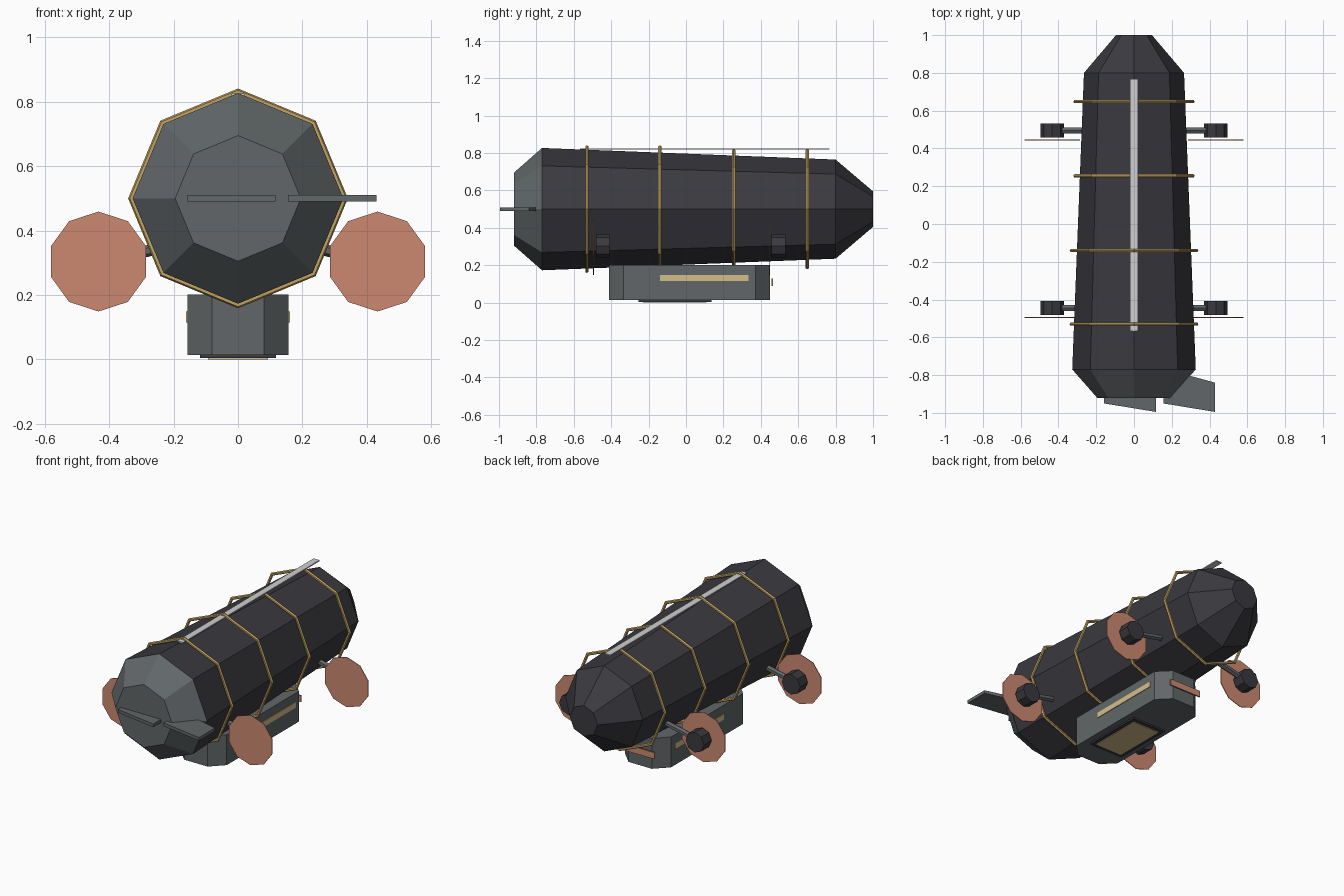
import bpy, bmesh, math
from mathutils import Vector

old = bpy.data.objects.get("Cube")
if old:
    bpy.data.objects.remove(old, do_unlink=True)


def material(name, r, g, b):
    m = bpy.data.materials.new(name)
    m.use_nodes = True
    m.diffuse_color = (r, g, b, 1)
    m.node_tree.nodes["Principled BSDF"].inputs["Base Color"].default_value = (r, g, b, 1)
    return m


DARK = material("dark_fabric", 0.042, 0.042, 0.05)
GREY = material("grey_metal", 0.12, 0.134, 0.14)
GOLD = material("brass", 0.55, 0.37, 0.12)
PANE = material("warm_glass", 0.65, 0.52, 0.25)
COPPER = material("copper", 0.6, 0.25, 0.165)
SILVER = material("light_grey", 0.62, 0.62, 0.62)


def finish(name, bm, *mats):
    bmesh.ops.recalc_face_normals(bm, faces=bm.faces)
    mesh = bpy.data.meshes.new(name)
    bm.to_mesh(mesh)
    bm.free()
    for m in mats:
        mesh.materials.append(m)
    ob = bpy.data.objects.new(name, mesh)
    bpy.context.collection.objects.link(ob)
    return ob


def box(name, lo, hi, mat):
    bm = bmesh.new()
    bmesh.ops.create_cube(bm, size=1)
    for v in bm.verts:
        v.co = [a + (b - a) * (c + 0.5) for a, b, c in zip(lo, hi, v.co)]
    return finish(name, bm, mat)


def prism(name, outline, z0, z1, mat):
    bm = bmesh.new()
    base = bm.faces.new([bm.verts.new((x, y, z0)) for x, y in outline])
    top = bmesh.ops.extrude_face_region(bm, geom=[base])["geom"]
    for v in top:
        if isinstance(v, bmesh.types.BMVert):
            v.co.z = z1
    return finish(name, bm, mat)


def loft_y(name, sections, sides, centre, *mats):
    """Skin of polygon rings, each (y, radius), capped at both ends."""
    bm = bmesh.new()
    rings = []
    for y, r in sections:
        angles = [2 * math.pi * i / sides for i in range(sides)]
        rings.append([bm.verts.new((centre[0] + r * math.sin(a), y, centre[1] + r * math.cos(a)))
                      for a in angles])
    for a, b in zip(rings, rings[1:]):
        for i in range(sides):
            j = (i + 1) % sides
            bm.faces.new((a[i], a[j], b[j], b[i]))
    bm.faces.new(rings[0])
    bm.faces.new(rings[-1])
    return finish(name, bm, *mats)


def rod(name, start, end, radius, sides, mat):
    a, b = Vector(start), Vector(end)
    bm = bmesh.new()
    bmesh.ops.create_cone(bm, cap_ends=True, segments=sides, radius1=radius,
                          radius2=radius, depth=(b - a).length)
    turn = (b - a).to_track_quat("Z", "Y")
    for v in bm.verts:
        v.co = turn @ v.co + (a + b) / 2
    return finish(name, bm, mat)


def hoop(name, y, major, minor):
    bm = bmesh.new()
    loops = []
    for i in range(8):
        a = math.pi * i / 4
        loops.append([bm.verts.new(((major + minor * math.cos(t)) * math.sin(a), y + minor * math.sin(t),
                                    AXIS + (major + minor * math.cos(t)) * math.cos(a)))
                      for t in (math.pi * k / 3 for k in range(6))])
    for i in range(8):
        p, q = loops[i], loops[(i + 1) % 8]
        for k in range(6):
            n = (k + 1) % 6
            bm.faces.new((p[k], p[n], q[n], q[k]))
    return finish(name, bm, GOLD)


# Envelope with grey nose cap
AXIS = 0.5
NOSE = -0.77
hull = loft_y("envelope", [(-0.92, 0.195), (NOSE, 0.327), (0.80, 0.265), (1.0, 0.095)],
              8, (0, AXIS), DARK, GREY)
for f in hull.data.polygons:
    if f.center.y < NOSE:
        f.material_index = 1

# Brass hoops and top spine
for n, (y, r) in enumerate([(-0.53, 0.331), (-0.14, 0.331), (0.255, 0.311), (0.648, 0.311)]):
    hoop(f"hoop_{n + 1}", y, r, 0.01)
box("top_spine", (-0.02, -0.567, 0.818), (0.02, 0.768, 0.825), SILVER)

# Nose fins
for name, x in (("nose_fin_centre", -0.158), ("nose_fin_left", 0.155)):
    prism(name, [(x, -0.95), (x + 0.275, -0.995), (x + 0.275, -0.84), (x, -0.765)], 0.49, 0.51, GREY)

# Gondola with chamfered corners
W, C, Y0, Y1 = 0.157, 0.077, -0.412, 0.448
prism("gondola", [(-W + C, Y0), (W - C, Y0), (W, Y0 + C), (W, Y1 - C),
                  (W - C, Y1), (C - W, Y1), (-W, Y1 - C), (-W, Y0 + C)], 0.014, 0.202, GREY)
box("belly_frame", (-0.118, -0.255, 0.004), (0.118, 0.135, 0.0145), DARK)
box("belly_window", (-0.093, -0.23, 0), (0.093, 0.11, 0.0045), PANE)
box("stern_blade", (-0.11, 0.458, 0.088), (0.11, 0.466, 0.128), COPPER)

# Mirrored windows, engines, struts and propeller discs
for side, s in (("left", 1), ("right", -1)):
    box(f"{side}_window", (s * 0.155, -0.14, 0.115), (s * 0.161, 0.335, 0.149), PANE)
    for place, y in (("front", -0.445), ("rear", 0.495)):
        name = f"{side}_{place}"
        centre = (s * 0.433, 0.304)
        loft_y(f"{name}_engine", [(y - 0.037, 0.063), (y + 0.037, 0.063)], 8, centre, DARK)
        rod(f"{name}_strut", (centre[0], y, centre[1]), (s * 0.21, y, 0.352), 0.018, 6, GREY)
        loft_y(f"{name}_propeller", [(y - 0.052, 0.155), (y - 0.048, 0.155)], 10, centre, COPPER)
